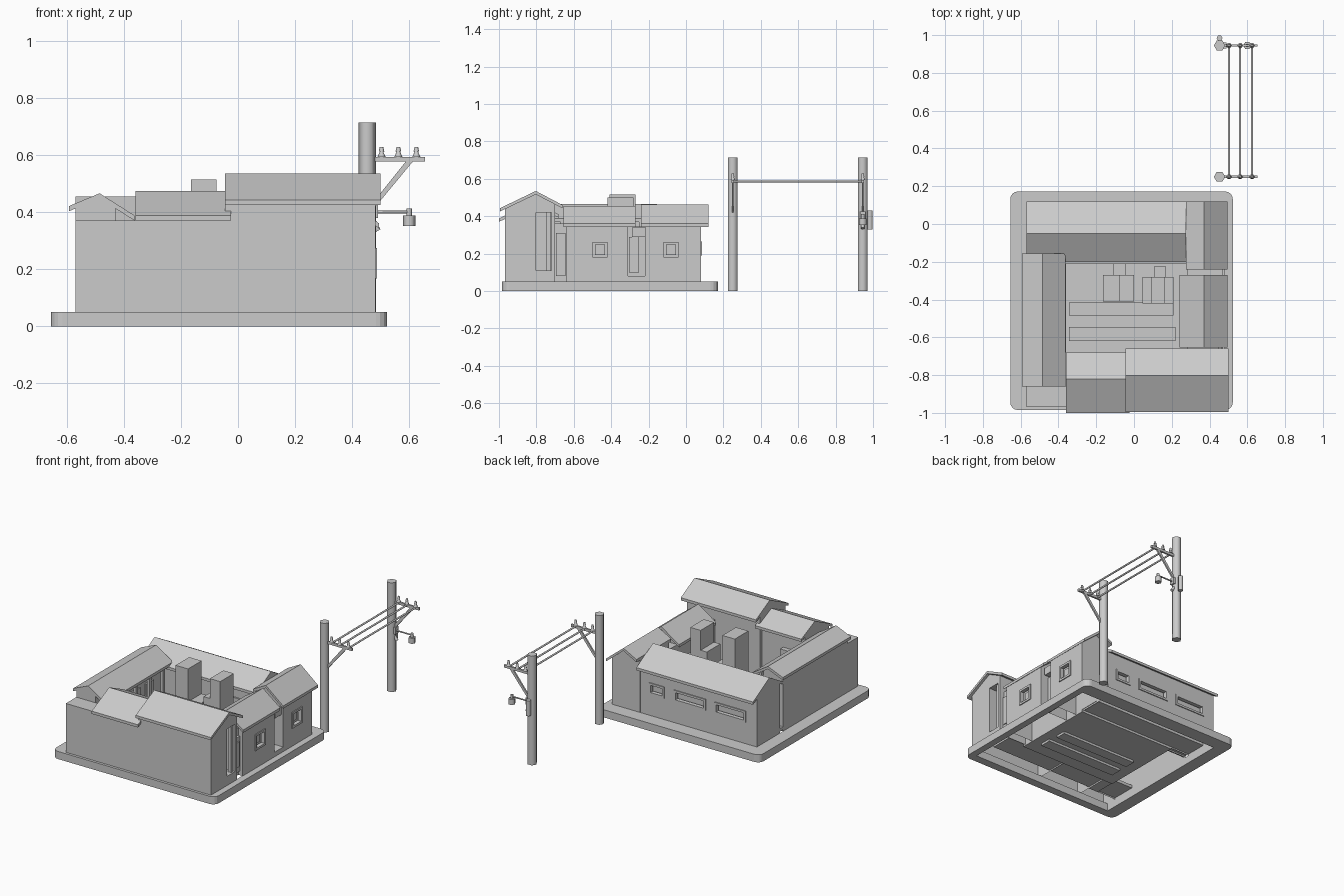
import bpy, bmesh
from mathutils import Vector
from math import pi

if "Cube" in bpy.data.objects:
    bpy.data.objects.remove(bpy.data.objects["Cube"])

def mesh(name, verts, faces):
    me = bpy.data.meshes.new(name)
    me.from_pydata(verts, [], faces)
    bm = bmesh.new(); bm.from_mesh(me)
    bmesh.ops.recalc_face_normals(bm, faces=bm.faces)
    bm.to_mesh(me); bm.free()
    ob = bpy.data.objects.new(name, me)
    bpy.context.collection.objects.link(ob)
    return ob

def prism(name, prof, a0, a1, axis):
    # profile of (across, z) points swept along x or y
    n = len(prof)
    put = (lambda a, p: (a, p[0], p[1])) if axis == 'x' else (lambda a, p: (p[0], a, p[1]))
    verts = [put(a, p) for a in (a0, a1) for p in prof]
    faces = [list(range(n)), list(range(2 * n - 1, n - 1, -1))]
    faces += [[i, (i + 1) % n, n + (i + 1) % n, n + i] for i in range(n)]
    return mesh(name, verts, faces)

def box(name, x0, x1, y0, y1, z0, z1):
    return prism(name, [(y0, z0), (y1, z0), (y1, z1), (y0, z1)], x0, x1, 'x')

def rod(name, p, q, r, r2=None, n=6):
    p, q = Vector(p), Vector(q)
    d = q - p
    me = bpy.data.meshes.new(name)
    bm = bmesh.new()
    bmesh.ops.create_cone(bm, cap_ends=True, segments=n, radius1=r,
                          radius2=r if r2 is None else r2, depth=d.length)
    for f in bm.faces:
        f.smooth = len(f.verts) == 4
    bm.to_mesh(me); bm.free()
    ob = bpy.data.objects.new(name, me)
    ob.location = (p + q) / 2
    ob.rotation_euler = d.to_track_quat('Z', 'Y').to_euler()
    if abs(d.z) > 0.99 * d.length:
        ob.rotation_euler = (0, 0, pi / 2)   # hexagon points face left and right
    bpy.context.collection.objects.link(ob)
    return ob

T = 0.018
def house(name, axis, roof_span, wall_span, b, z, w):
    # b, z: eave, ridge, eave; w: the two wall positions below the roof
    pts = list(zip(b, z))
    prism(name + "_roof", pts + [(p, h - T) for p, h in reversed(pts)], *roof_span, axis)
    def under(v):
        i = 0 if v < b[1] else 1
        f = (v - b[i]) / (b[i + 1] - b[i])
        return z[i] + f * (z[i + 1] - z[i]) - T
    prof = [(w[0], 0.05), (w[1], 0.05), (w[1], under(w[1])), (b[1], z[1] - T), (w[0], under(w[0]))]
    return prism(name + "_walls", prof, *wall_span, axis)

def cut(ob, *dims):
    c = box("cutter", *dims)
    m = ob.modifiers.new("cut", 'BOOLEAN')
    m.operation, m.solver, m.object = 'DIFFERENCE', 'EXACT', c
    bpy.context.view_layer.objects.active = ob
    bpy.ops.object.modifier_apply(modifier=m.name)
    bpy.data.objects.remove(c)

# base slab: rounded outer corners, open middle
base = box("base_slab", -0.655, 0.523, -0.985, 0.172, 0, 0.05)
bm = bmesh.new(); bm.from_mesh(base.data)
ed = [e for e in bm.edges if abs(e.verts[0].co.z - e.verts[1].co.z) > 0.01]
bmesh.ops.bevel(bm, geom=ed, offset=0.04, segments=4, profile=0.5, affect='EDGES')
bm.to_mesh(base.data); bm.free()
cut(base, -0.57, 0.478, -0.93, 0.08, -0.1, 0.1)

# houses around the courtyard
front_r = house("front_hall", 'x', (-0.045, 0.50), (-0.045, 0.482),
                (-0.995, -0.803, -0.66), (0.443, 0.535, 0.46), (-0.968, -0.70))
house("gate_hall", 'x', (-0.36, -0.025), (-0.36, -0.045),
      (-1.0, -0.82, -0.68), (0.388, 0.475, 0.41), (-0.968, -0.72))
house("left_wing", 'y', (-0.86, -0.155), (-0.86, -0.19),
      (-0.593, -0.485, -0.362), (0.421, 0.466, 0.388), (-0.57, -0.43))
back = house("back_hall", 'x', (-0.57, 0.275), (-0.57, 0.275),
             (-0.20, -0.05, 0.12), (0.37, 0.455, 0.36), (-0.16, 0.08))
right_a = house("right_wing_front", 'y', (-0.655, -0.27), (-0.64, -0.31),
                (0.24, 0.37, 0.495), (0.37, 0.455, 0.36), (0.28, 0.482))
right_b = house("right_wing_back", 'y', (-0.24, 0.12), (-0.22, 0.08),
                (0.275, 0.37, 0.495), (0.412, 0.462, 0.36), (0.277, 0.482))
box("corner_wall", -0.57, -0.36, -0.968, -0.86, 0.05, 0.37)

# recessed links between the right houses
box("passage_wall", 0.28, 0.42, -0.31, -0.22, 0.05, 0.345)
box("passage_door", 0.42, 0.432, -0.305, -0.25, 0.10, 0.29)
box("passage_step", 0.42, 0.482, -0.31, -0.22, 0.05, 0.08)
box("passage_lintel", 0.42, 0.47, -0.29, -0.22, 0.29, 0.34)
box("link_wall", 0.28, 0.45, -0.70, -0.64, 0.05, 0.36)
box("link_panel", 0.45, 0.465, -0.695, -0.645, 0.08, 0.31)
box("link_inset", 0.465, 0.47, -0.685, -0.655, 0.115, 0.28)

# side entrance with a post
cut(front_r, 0.40, 0.6, -0.803, -0.72, 0.11, 0.42)
box("entrance_post", 0.45, 0.472, -0.745, -0.725, 0.11, 0.42)

# windows: recess, frame bars and inner sash
def frame(name, wall, side, a0, a1, z0, z1, depth=0.03):
    t = 0.014
    plane = 0.482 if side == 'right' else 0.08
    def bar(nm, u0, u1, v0, v1, d0, d1):
        if side == 'right':
            box(nm, plane + d0, plane + d1, u0, u1, v0, v1)
        else:
            box(nm, u0, u1, plane + d0, plane + d1, v0, v1)
    if side == 'right':
        cut(wall, plane - depth, 0.6, a0, a1, z0, z1)
    else:
        cut(wall, a0, a1, plane - depth, 0.2, z0, z1)
    for u in (a0, a1 - t):
        bar(name + "_jamb", u, u + t, z0, z1, -0.02, 0.006)
    for v in (z0, z1 - t):
        bar(name + "_rail", a0 + t, a1 - t, v, v + t, -0.02, 0.006)
    if side == 'right':
        bar(name + "_sash", a0 + 0.026, a1 - 0.026, z0 + 0.026, z1 - 0.026, -depth, -0.018)

frame("side_window", right_a, 'right', -0.513, -0.407, 0.168, 0.274)
frame("side_window", right_b, 'right', -0.133, -0.027, 0.168, 0.274)
for a0, a1 in ((-0.49, -0.265), (-0.20, 0.03), (0.10, 0.21)):
    frame("back_window", back, 'back', a0, a1, 0.19, 0.265)

# walls are hollow from below; the gate hall and corner run into their neighbours
for ob in [o for o in bpy.data.objects if "_wall" in o.name]:
    bm = bmesh.new(); bm.from_mesh(ob.data)
    through = ob.name.startswith(("gate", "corner"))
    gone = [f for f in bm.faces if (f.normal.z < -0.9 and f.calc_center_median().z < 0.06)
            or (through and f.normal.x > 0.9)]
    bmesh.ops.delete(bm, geom=gone, context='FACES')
    bm.to_mesh(ob.data); bm.free()

# courtyard floor, terraces, porch posts and doors
box("courtyard_floor", -0.43, 0.28, -0.72, -0.16, 0.045, 0.06)
box("hall_floor", -0.57, 0.28, -0.21, -0.02, 0.06, 0.08)
box("front_floor", -0.57, 0.40, -0.86, -0.70, 0.06, 0.08)
box("terrace", -0.345, 0.21, -0.485, -0.415, 0.03, 0.085)
box("terrace", -0.345, 0.22, -0.62, -0.545, 0.03, 0.085)
box("porch_step", -0.43, -0.36, -0.86, -0.20, 0.05, 0.08)
for i in range(5):
    y = -0.80 + 0.14 * i
    box("porch_post", -0.385, -0.367, y - 0.01, y + 0.01, 0.05, 0.37)
    if i < 4:
        box("porch_door", -0.43, -0.42, y + 0.03, y + 0.11, 0.08, 0.30)
for x in (-0.25, 0.12):
    box("hall_door", x - 0.05, x + 0.05, -0.17, -0.16, 0.05, 0.28)
    box("front_hall_door", x - 0.05, x + 0.05, -0.72, -0.69, 0.05, 0.30)

# two stepped blocks in the courtyard
box("tall_block", -0.165, -0.075, -0.41, -0.27, 0.05, 0.515)
box("low_block", -0.075, 0.0, -0.41, -0.27, 0.05, 0.30)
box("small_block", -0.11, -0.045, -0.27, -0.21, 0.05, 0.25)
box("tall_block", 0.09, 0.165, -0.42, -0.28, 0.05, 0.50)
box("low_block", 0.045, 0.09, -0.42, -0.28, 0.05, 0.37)
box("low_block", 0.165, 0.21, -0.42, -0.28, 0.05, 0.30)
box("small_block", 0.105, 0.17, -0.28, -0.225, 0.05, 0.25)

# utility poles with cross-arms, braces and insulators
wires = (0.503, 0.562, 0.625)
for y in (0.25, 0.945):
    rod("pole", (0.453, y, 0), (0.453, y, 0.715), 0.03)
    box("cross_arm", 0.46, 0.655, y - 0.006, y + 0.006, 0.577, 0.594)
    prism("brace", [(0.59, 0.58), (0.615, 0.58), (0.47, 0.405), (0.47, 0.43)],
          y - 0.005, y + 0.005, 'y')
    for x in wires:
        rod("insulator_skirt", (x, y, 0.594), (x, y, 0.612), 0.014, 0.006)
        rod("insulator_cap", (x, y, 0.612), (x, y, 0.629), 0.010, 0.006)
for x in wires:
    rod("wire", (x, 0.25, 0.586), (x, 0.945, 0.586), 0.006)

# lamp and meter box on the far pole
box("lamp_bracket", 0.475, 0.491, 0.93, 0.96, 0.38, 0.425)
rod("lamp_arm", (0.47, 0.945, 0.40), (0.60, 0.945, 0.40), 0.005)
rod("lamp_neck", (0.60, 0.945, 0.385), (0.60, 0.945, 0.412), 0.01)
rod("lamp_head", (0.60, 0.945, 0.352), (0.60, 0.945, 0.388), 0.022)
rod("pole_hook", (0.475, 0.945, 0.36), (0.491, 0.945, 0.335), 0.01)
rod("meter_box", (0.453, 0.984, 0.33), (0.453, 0.984, 0.43), 0.016)
